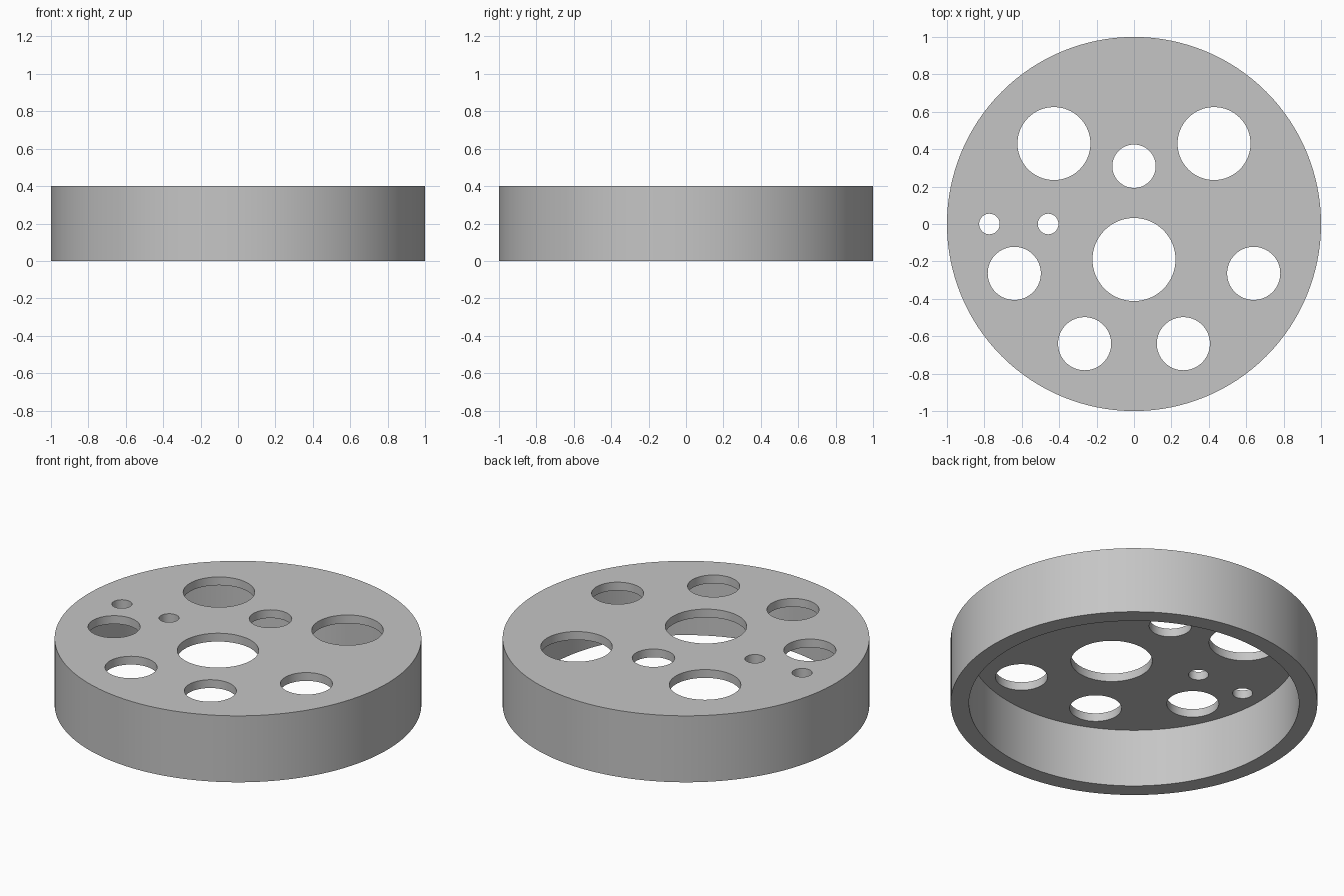
import bpy, bmesh
from mathutils import Matrix

cube = bpy.data.objects.get("Cube")
if cube:
    bpy.data.objects.remove(cube, do_unlink=True)

RADIUS, HEIGHT = 1.0, 0.4
INNER_RADIUS, PLATE = 0.9, 0.05

grey = bpy.data.materials.new("plain grey")
grey.use_nodes = True
colour = (0.56, 0.56, 0.56, 1)
grey.diffuse_color = colour
grey.node_tree.nodes["Principled BSDF"].inputs["Base Color"].default_value = colour


def cylinders(name, discs, z0, z1, segments):
    """One object made of upright cylinders, each given as (x, y, radius)."""
    bm = bmesh.new()
    for x, y, r in discs:
        bmesh.ops.create_cone(bm, cap_ends=True, segments=segments, radius1=r, radius2=r,
                              depth=z1 - z0, matrix=Matrix.Translation((x, y, (z0 + z1) / 2)))
    mesh = bpy.data.meshes.new(name)
    bm.to_mesh(mesh)
    bm.free()
    mesh.materials.append(grey)
    obj = bpy.data.objects.new(name, mesh)
    bpy.context.collection.objects.link(obj)
    return obj


def cut(target, cutter):
    """Subtract the cutter, apply the result and discard the cutter."""
    cutter.hide_render = True
    mod = target.modifiers.new("cut", 'BOOLEAN')
    mod.operation, mod.solver, mod.object = 'DIFFERENCE', 'EXACT', cutter
    bpy.context.view_layer.objects.active = target
    bpy.ops.object.modifier_apply(modifier=mod.name)
    bpy.data.objects.remove(cutter, do_unlink=True)


# Round cap, hollowed from below
cap = cylinders("perforated_cap", [(0, 0, RADIUS)], 0, HEIGHT, 128)
cut(cap, cylinders("cavity", [(0, 0, INNER_RADIUS)], -0.1, HEIGHT - PLATE, 128))

# Holes through the top plate
holes = [(0, -0.19, 0.222), (0, 0.309, 0.116),       # on the centre line
         (-0.773, 0, 0.055), (-0.459, 0, 0.055)]     # small pair on the right
for side in (-1, 1):
    holes += [(side * 0.428, 0.43, 0.195),           # large, at the back
              (side * 0.64, -0.264, 0.142),          # medium, at the sides
              (side * 0.264, -0.64, 0.142)]          # medium, at the front
cut(cap, cylinders("hole_cutters", holes, HEIGHT - 2 * PLATE, HEIGHT + 0.1, 64))

# Smooth walls with sharp rims
bpy.ops.object.select_all(action='DESELECT')
cap.select_set(True)
bpy.context.view_layer.objects.active = cap
bpy.ops.object.shade_smooth_by_angle(angle=0.6)
